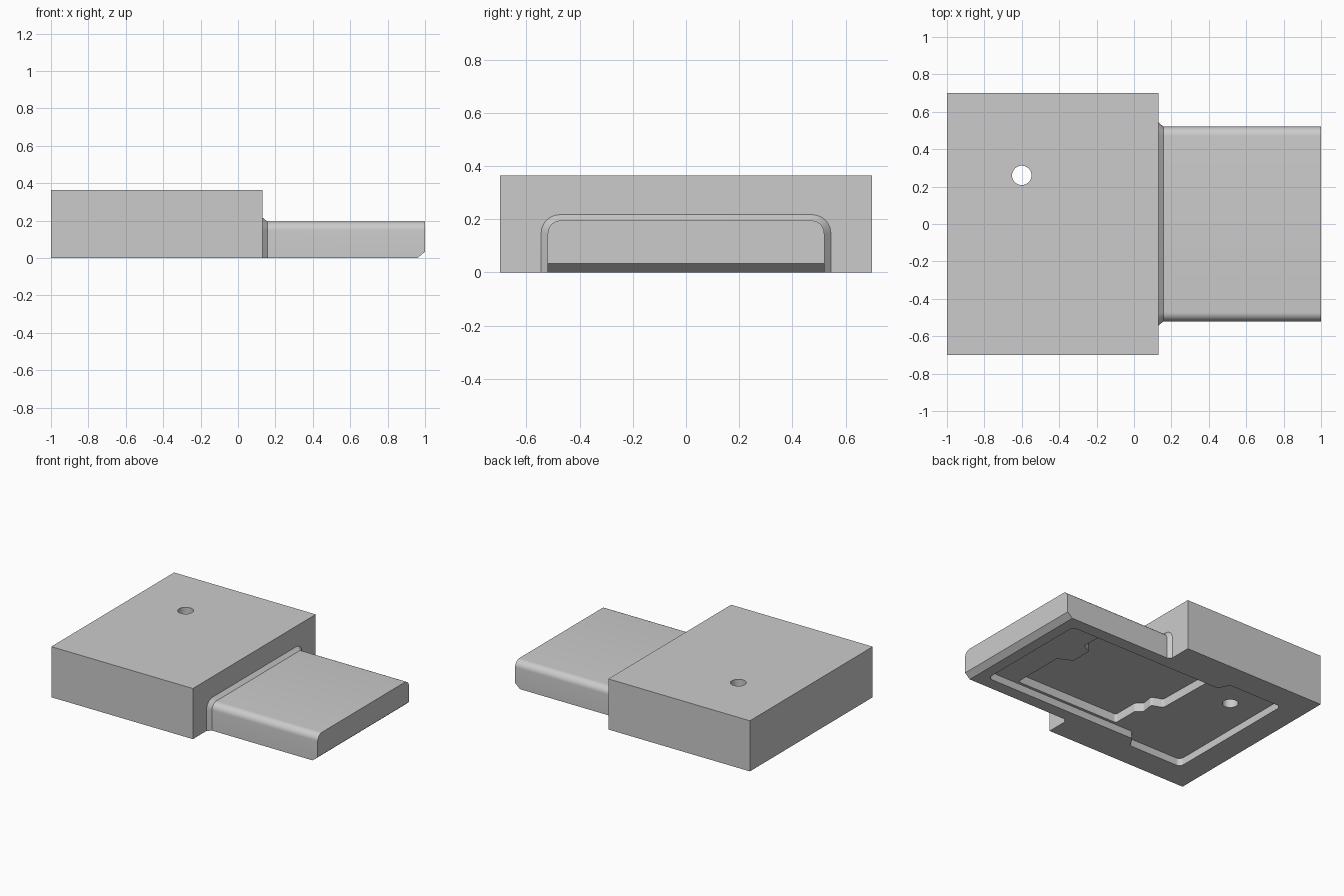
import bpy
import bmesh
import math
from mathutils import Vector

default = bpy.data.objects.get("Cube")
if default:
    bpy.data.objects.remove(default, do_unlink=True)

grey = bpy.data.materials.new("plain grey")
grey.use_nodes = True
grey.diffuse_color = (0.6, 0.6, 0.6, 1)
grey.node_tree.nodes["Principled BSDF"].inputs["Base Color"].default_value = (0.6, 0.6, 0.6, 1)


def rounded(points, radii, steps=8):
    """Outline with each corner replaced by an arc of the given radius."""
    out = []
    for i, (p, r) in enumerate(zip(points, radii)):
        p = Vector(p)
        if r == 0:
            out.append(p)
            continue
        a = (Vector(points[i - 1]) - p).normalized()
        b = (Vector(points[(i + 1) % len(points)]) - p).normalized()
        half = math.acos(a.dot(b)) / 2
        centre = p + (a + b).normalized() * r / math.sin(half)
        reach = r / math.tan(half)
        start, end = p + a * reach - centre, p + b * reach - centre
        sweep = math.atan2(start.x * end.y - start.y * end.x, start.dot(end))
        first = math.atan2(start.y, start.x)
        for k in range(steps + 1):
            angle = first + sweep * k / steps
            out.append(centre + Vector((math.cos(angle), math.sin(angle))) * r)
    return out


def loft(name, sections):
    """Closed solid through rings that share the same point count."""
    bm = bmesh.new()
    rings = [[bm.verts.new(p) for p in ring] for ring in sections]
    n = len(rings[0])
    for low, high in zip(rings, rings[1:]):
        for i in range(n):
            j = (i + 1) % n
            bm.faces.new((low[i], low[j], high[j], high[i]))
    bm.faces.new(rings[0][::-1])
    bm.faces.new(rings[-1])
    bmesh.ops.recalc_face_normals(bm, faces=bm.faces[:])
    mesh = bpy.data.meshes.new(name)
    bm.to_mesh(mesh)
    bm.free()
    mesh.materials.append(grey)
    obj = bpy.data.objects.new(name, mesh)
    bpy.context.scene.collection.objects.link(obj)
    return obj


def upright(name, outline, low, high):
    return loft(name, [[(p[0], p[1], z) for p in outline] for z in (low, high)])


def combine(target, tool, operation):
    """Boolean the tool into the target, then drop the tool."""
    mod = target.modifiers.new(tool.name, "BOOLEAN")
    mod.operation, mod.solver, mod.object = operation, "EXACT", tool
    bpy.context.view_layer.update()
    result = target.evaluated_get(bpy.context.evaluated_depsgraph_get())
    mesh = bpy.data.meshes.new_from_object(result)
    target.modifiers.clear()
    target.data = mesh
    bpy.data.objects.remove(tool, do_unlink=True)


# Main block
body = upright("connector_housing", [(-1, -0.7), (0.13, -0.7), (0.13, 0.7), (-1, 0.7)], 0, 0.365)


# Tongue with a flared collar where it leaves the block
def arch(x, half, height, r):
    corners = [(-half, 0), (half, 0), (half, height), (-half, height)]
    return [(x, p[0], p[1]) for p in rounded(corners, [0, 0, r, r])]


collar = (0.545, 0.217, 0.07)
slim = (0.52, 0.195, 0.048)
tongue = loft("tongue", [arch(0, *collar), arch(0.13, *collar), arch(0.157, *slim), arch(1, *slim)])
combine(body, tongue, "UNION")

# Slanted lower edge of the tongue tip
wedge = [(0.94, -0.017), (1.02, 0.051), (1.02, -0.017)]
combine(body, loft("tip_cutter", [[(x, y, z) for x, z in wedge] for y in (-0.7, 0.7)]), "DIFFERENCE")

# Wide shallow recess underneath, mirrored about its centre line
side = [(-0.82, -0.51), (-0.39, -0.51), (-0.35, -0.43), (0.88, -0.43)]
outline = side + [(x, -y) for x, y in reversed(side)]
combine(body, upright("recess_cutter", rounded(outline, [0.035] * 8), -0.1, 0.053), "DIFFERENCE")

# Deeper stepped pocket inside the recess
pocket = [(-0.19, -0.41), (0.64, -0.41), (0.64, -0.02), (0.54, 0.03), (0.54, 0.19),
          (0.61, 0.22), (0.61, 0.41), (-0.31, 0.41), (-0.3, -0.06), (-0.22, -0.09),
          (-0.235, -0.18), (-0.19, -0.22)]
combine(body, upright("pocket_cutter", rounded(pocket, [0.018] * len(pocket), 5), -0.1, 0.115), "DIFFERENCE")

# Round hole through the block
ring = [(-0.6 + 0.052 * math.cos(t * math.tau / 32), 0.26 + 0.052 * math.sin(t * math.tau / 32))
        for t in range(32)]
combine(body, upright("hole_cutter", ring, -0.2, 0.6), "DIFFERENCE")

# Smooth the fillets, keep the edges crisp
bpy.ops.object.select_all(action="DESELECT")
body.select_set(True)
bpy.context.view_layer.objects.active = body
bpy.ops.object.shade_smooth_by_angle(angle=math.radians(30))
